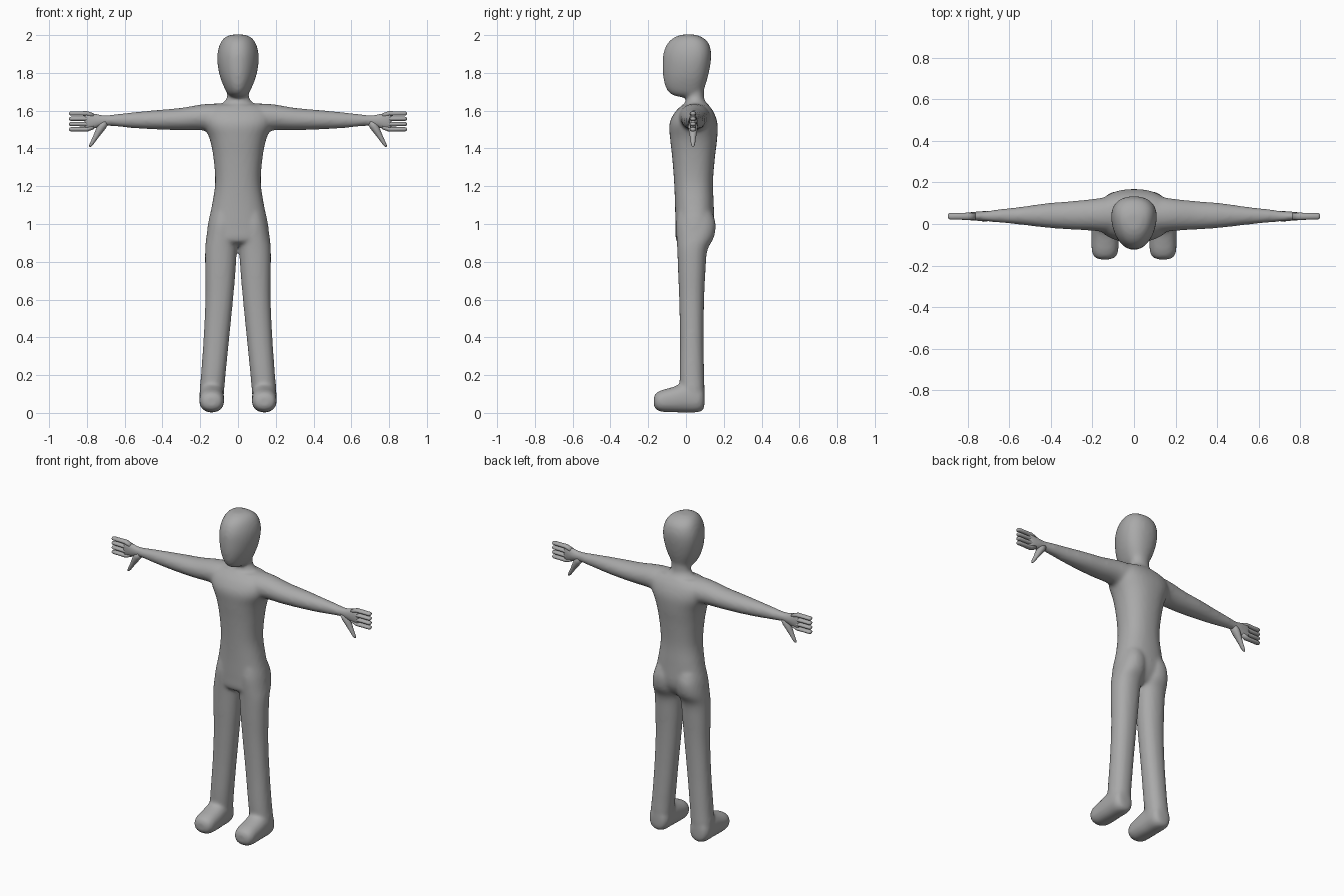
import bpy, bmesh, math
from mathutils import Vector

grey = bpy.data.materials.new("body grey")
grey.diffuse_color = (0.4, 0.4, 0.4, 1)
N = 32


def curve(p0, p1, p2, p3, t):
    """Smooth in-between section of a loft."""
    return [0.5 * (2*b + (c-a)*t + (2*a-5*b+4*c-d)*t*t + (3*b-a-3*c+d)*t**3)
            for a, b, c, d in zip(p0, p1, p2, p3)]


def loft(bm, sections, axis, power=2.0, taper=0.0, steps=4):
    """Sections: (position on axis, u min, u max, v min, v max).
    axis z: u = x, v = y; axis x: u = y, v = z; axis y: u = x, v = z."""
    s = [sections[0]] + sections + [sections[-1]]
    fine = [curve(*s[i:i+4], k/steps) for i in range(len(s)-3) for k in range(steps)]
    fine.append(sections[-1])
    rings = []
    for p, u0, u1, v0, v1 in fine:
        ring = []
        for k in range(N):
            a = 2 * math.pi * k / N
            c, d = math.cos(a), math.sin(a)
            c = math.copysign(abs(c) ** (2/power), c)
            d = math.copysign(abs(d) ** (2/power), d)
            u = (u0+u1)/2 + (u1-u0)/2 * c * (1 + taper*d)
            v = (v0+v1)/2 + (v1-v0)/2 * d
            co = {"z": (u, v, p), "x": (p, u, v), "y": (u, p, v)}[axis]
            ring.append(bm.verts.new(co))
        rings.append(ring)
    for r, q in zip(rings, rings[1:]):
        for k in range(N):
            bm.faces.new((r[k], r[(k+1) % N], q[(k+1) % N], q[k]))
    bm.faces.new(rings[0][::-1])
    bm.faces.new(rings[-1])


def finish(bm, name, mirror=False, voxel=0.0, smooth=0):
    bmesh.ops.recalc_face_normals(bm, faces=bm.faces)
    if mirror:
        dup = bmesh.ops.duplicate(bm, geom=bm.verts[:] + bm.edges[:] + bm.faces[:])["geom"]
        for v in dup:
            if isinstance(v, bmesh.types.BMVert):
                v.co.x *= -1
        bmesh.ops.reverse_faces(bm, faces=[f for f in dup if isinstance(f, bmesh.types.BMFace)])
    me = bpy.data.meshes.new(name)
    bm.to_mesh(me)
    bm.free()
    me.materials.append(grey)
    ob = bpy.data.objects.new(name, me)
    bpy.context.collection.objects.link(ob)
    if voxel:
        r = ob.modifiers.new("fuse", 'REMESH')
        r.mode, r.voxel_size, r.use_smooth_shade = 'VOXEL', voxel, True
        s = ob.modifiers.new("soften", 'SMOOTH')
        s.factor, s.iterations = 0.5, smooth
    me.polygons.foreach_set("use_smooth", [True] * len(me.polygons))
    return ob


# limbs of one side, mirrored later
bm = bmesh.new()
loft(bm, [(0.0, -0.03, 0.13, 1.49, 1.635), (0.12, -0.04, 0.13, 1.485, 1.638),
          (0.2, -0.032, 0.12, 1.497, 1.632), (0.3, -0.027, 0.11, 1.497, 1.615),
          (0.42, -0.018, 0.1, 1.5, 1.604), (0.55, -0.003, 0.082, 1.507, 1.592),
          (0.66, 0.008, 0.07, 1.518, 1.58), (0.71, 0.012, 0.062, 1.518, 1.577),
          (0.76, 0.015, 0.06, 1.503, 1.587), (0.8, 0.019, 0.055, 1.494, 1.595),
          (0.815, 0.024, 0.05, 1.5, 1.59)], "x")
# leg
loft(bm, [(0.02, 0.095, 0.185, 0.0, 0.08), (0.045, 0.08, 0.2, -0.02, 0.093),
          (0.12, 0.073, 0.203, -0.03, 0.098), (0.2, 0.066, 0.196, -0.034, 0.096),
          (0.4, 0.046, 0.182, -0.032, 0.093), (0.6, 0.026, 0.173, -0.036, 0.096),
          (0.75, 0.013, 0.174, -0.042, 0.103), (0.86, 0.006, 0.174, -0.046, 0.113),
          (0.93, 0.0, 0.168, -0.05, 0.148), (1.0, 0.0, 0.156, -0.052, 0.157),
          (1.06, 0.0, 0.14, -0.045, 0.14)], "z", 2.2)
# foot
loft(bm, [(-0.17, 0.115, 0.165, 0.035, 0.085), (-0.16, 0.09, 0.19, 0.02, 0.103),
          (-0.13, 0.076, 0.203, 0.006, 0.12), (-0.07, 0.073, 0.205, 0.003, 0.137),
          (0.0, 0.075, 0.205, 0.002, 0.16), (0.06, 0.077, 0.203, 0.003, 0.15),
          (0.09, 0.092, 0.188, 0.015, 0.13), (0.098, 0.12, 0.16, 0.04, 0.1)], "y", 2.3)
limbs = finish(bm, "limbs", True)

# torso and neck
bm = bmesh.new()
bm.from_mesh(limbs.data)
bpy.data.objects.remove(limbs)
loft(bm, [(0.885, -0.08, 0.08, 0.0, 0.08), (0.91, -0.15, 0.15, -0.05, 0.115),
          (0.98, -0.162, 0.162, -0.056, 0.148), (1.1, -0.138, 0.138, -0.058, 0.147),
          (1.22, -0.121, 0.121, -0.063, 0.143), (1.35, -0.13, 0.13, -0.073, 0.153),
          (1.45, -0.15, 0.15, -0.084, 0.165), (1.53, -0.185, 0.185, -0.088, 0.167),
          (1.59, -0.185, 0.185, -0.06, 0.148), (1.63, -0.13, 0.13, -0.02, 0.12)], "z", 2.3)
loft(bm, [(1.57, -0.13, 0.13, -0.04, 0.14), (1.625, -0.095, 0.095, -0.012, 0.118),
          (1.66, -0.063, 0.063, 0.0, 0.098), (1.7, -0.057, 0.057, 0.005, 0.095),
          (1.78, -0.06, 0.06, 0.0, 0.09)], "z")
# head
loft(bm, [(1.67, -0.025, 0.025, -0.02, 0.07), (1.685, -0.05, 0.05, -0.075, 0.088),
          (1.72, -0.07, 0.07, -0.106, 0.098), (1.78, -0.093, 0.093, -0.121, 0.116),
          (1.85, -0.106, 0.106, -0.124, 0.13), (1.91, -0.105, 0.105, -0.118, 0.133),
          (1.96, -0.09, 0.09, -0.095, 0.118), (1.99, -0.065, 0.065, -0.058, 0.083),
          (2.003, -0.03, 0.03, -0.02, 0.045)], "z", 2.2, 0.2)
finish(bm, "body", False, 0.01, 8)


def digit(name, points, flat):
    """Round-tipped finger along (x, z, radius) points, wider in y by flat."""
    bm = bmesh.new()
    rings = []
    for i, (x, z, r) in enumerate(points):
        a, b = points[max(i-1, 0)], points[min(i+1, len(points)-1)]
        side = Vector((a[1]-b[1], 0, b[0]-a[0])).normalized()
        rings.append([bm.verts.new(Vector((x, 0.037, z)) + side*r*math.cos(t)
                                   + Vector((0, r*flat*math.sin(t), 0)))
                      for t in (2*math.pi*k/12 for k in range(12))])
    for p, q in zip(rings, rings[1:]):
        for k in range(12):
            bm.faces.new((p[k], p[(k+1) % 12], q[(k+1) % 12], q[k]))
    bm.faces.new(rings[0])
    bm.faces.new(rings[-1])
    finish(bm, name, True)


# fingers and thumbs
for i, z in enumerate((1.585, 1.557, 1.529, 1.501)):
    end = 0.895
    digit(f"finger_pair_{i+1}", [(0.765, z*0.7+1.545*0.3, 0.012), (0.8, z, 0.0125),
          (0.84, z, 0.0115), (end-0.012, z, 0.0115), (end-0.004, z, 0.009),
          (end, z, 0.003)], 1.4)
digit("thumb_pair", [(0.7, 1.545, 0.02), (0.722, 1.515, 0.023), (0.74, 1.485, 0.018),
      (0.757, 1.455, 0.013), (0.773, 1.428, 0.01), (0.782, 1.414, 0.007),
      (0.786, 1.408, 0.002)], 1.15)
